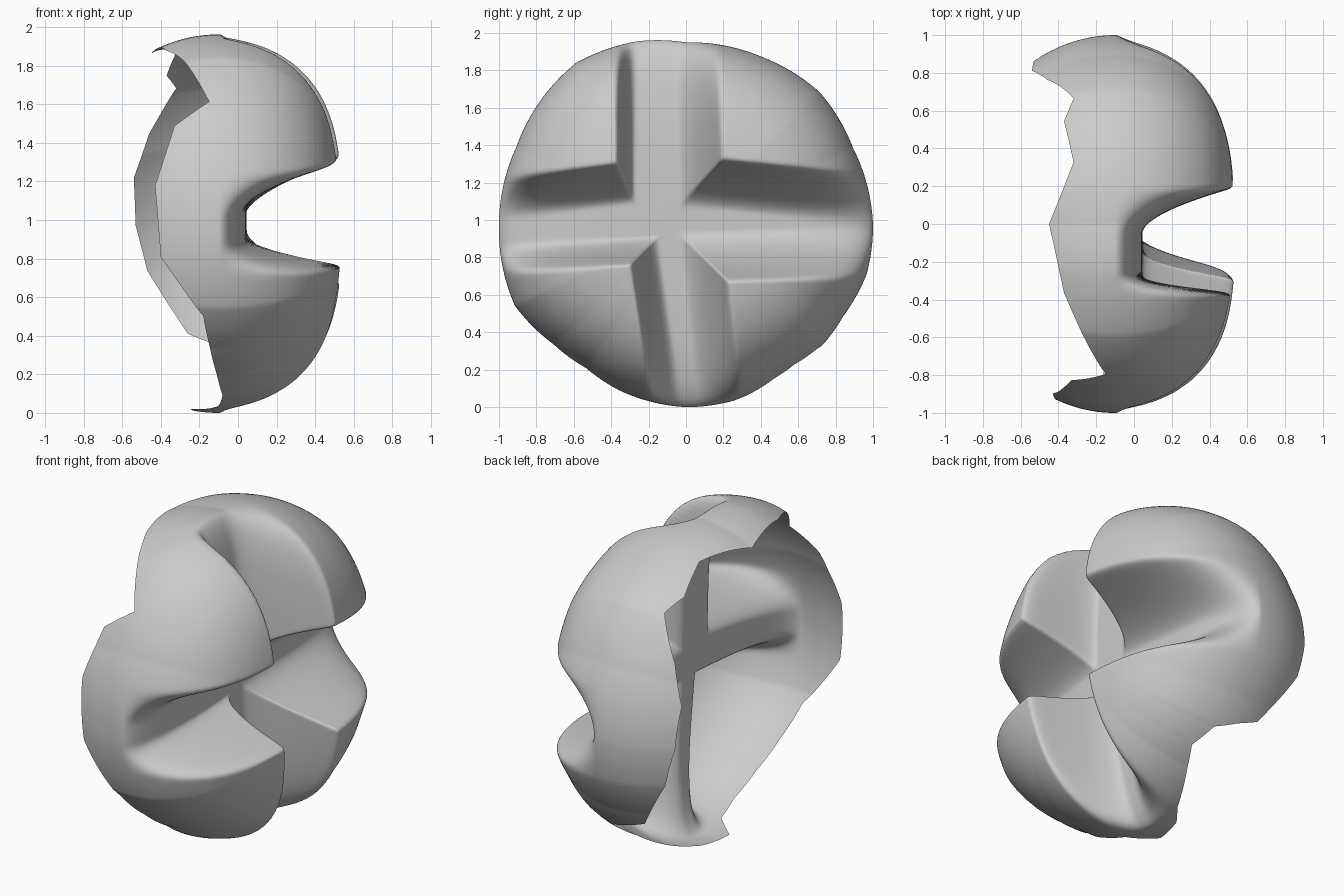
import bpy, bmesh, math

if "Cube" in bpy.data.objects:
    bpy.data.objects.remove(bpy.data.objects["Cube"])

CZ = 0.97          # height of the shell centre
SEGS, FRONT, BACK = 360, 130, 10


def table(points, a):
    """Periodic linear lookup of (degrees, value) pairs."""
    pts = points + [(points[0][0] + 360, points[0][1])]
    for (a0, v0), (a1, v1) in zip(pts, pts[1:]):
        if a0 <= a <= a1:
            return v0 + (v1 - v0) * (a - a0) / (a1 - a0)


# Outline radius and depth of the open back rim, by angle from +y towards +z
OUTLINE = [(0, 1.0), (25, .985), (45, 1.01), (65, .99), (90, .98), (105, 1.02), (124, 1.05),
           (137, 1.03), (155, 1.0), (180, 1.0), (205, 1.01), (222, .95), (235, .93),
           (248, .95), (270, .97), (285, .97), (300, .95), (318, .97), (330, .97), (345, 1.0)]
RIM = [(0, -.53), (17, -.54), (32, -.46), (47, -.32), (55, -.37), (70, -.32),
       (90, -.45), (112, -.37), (125, -.27), (141, -.15), (148, -.33), (167, -.43),
       (190, -.40), (208, -.18), (248, -.08), (258, -.1), (266, -.25), (278, -.2),
       (285, -.11), (297, -.02), (308, .06), (317, 0), (321, -.13), (324, -.26), (345, -.47)]

# Four lobes: sign y, sign z, lip y, y drift, lip z, z drift, wall widths in y and z
LOBES = [(1, 1, .20, -.03, .37, -.10, .24, .27),
         (-1, 1, .36, 0, .37, -.12, .08, .22),
         (-1, -1, .32, -.15, .185, .06, .16, .14),
         (1, -1, .19, .10, .30, -.03, .24, .27)]


def lobe_weight(y, z):
    """0 in the cross-shaped groove, 1 on top of a lobe."""
    best = 0
    for sy, sz, ly, ky, lz, kz, wy, wz in LOBES:
        dy = (sy * y - ly - ky * abs(z)) / wy
        dz = (sz * z - lz - kz * abs(y)) / wz
        s = max(0, min(1, 1 + min(dy, dz)))
        best = max(best, s ** 1.8)
    return best


def front_x(r, y, z):
    bulge = math.sqrt(max(0, 1 - r ** 3.4))
    return -.1 + bulge * (.145 + .495 * lobe_weight(y, z))


# Domed shell with a cross groove in front, open at the back
bm = bmesh.new()
centre = bm.verts.new((front_x(0, 0, 0), 0, CZ))
rings = [[] for _ in range(FRONT + BACK)]
for j in range(SEGS):
    deg = 360 * j / SEGS
    c, s = math.cos(math.radians(deg)), math.sin(math.radians(deg))
    big, rim = table(OUTLINE, deg), table(RIM, deg)
    # Where the rim is notched forward the dome simply stops earlier
    rmax = (1 - (max(0, rim + .1) / .64) ** 2) ** (1 / 3.4)
    for i in range(1, FRONT + BACK + 1):
        if i <= FRONT:
            r = rmax * math.sin(i / FRONT * math.pi / 2)
            x = front_x(r, big * r * c, big * r * s)
        elif rim < -.1:
            x = -.1 + (rim + .1) * (i - FRONT) / BACK
            r = math.sqrt(1 - ((x + .1) / .85) ** 2)
        rings[i - 1].append(bm.verts.new((x, big * r * c, big * r * s + CZ)))
for j in range(SEGS):
    k = (j + 1) % SEGS
    bm.faces.new((centre, rings[0][j], rings[0][k]))
    for a, b in zip(rings, rings[1:]):
        bm.faces.new((a[j], b[j], b[k], a[k]))

# Soften the lips and groove corners slightly
inner = [v for ring in rings[:FRONT - 10] for v in ring]
for _ in range(4):
    bmesh.ops.smooth_vert(bm, verts=inner, factor=0.5,
                          use_axis_x=True, use_axis_y=False, use_axis_z=False)
bmesh.ops.remove_doubles(bm, verts=bm.verts[:], dist=1e-5)

# Rest the lowest point on the ground
low = min(v.co.z for v in bm.verts)
for v in bm.verts:
    v.co.z -= low
bmesh.ops.recalc_face_normals(bm, faces=bm.faces)
mesh = bpy.data.meshes.new("grooved_shell")
bm.to_mesh(mesh)
bm.free()
shell = bpy.data.objects.new("grooved_shell", mesh)
bpy.context.collection.objects.link(shell)
bpy.context.view_layer.objects.active = shell
shell.select_set(True)
bpy.ops.object.shade_smooth_by_angle(angle=math.radians(60))
